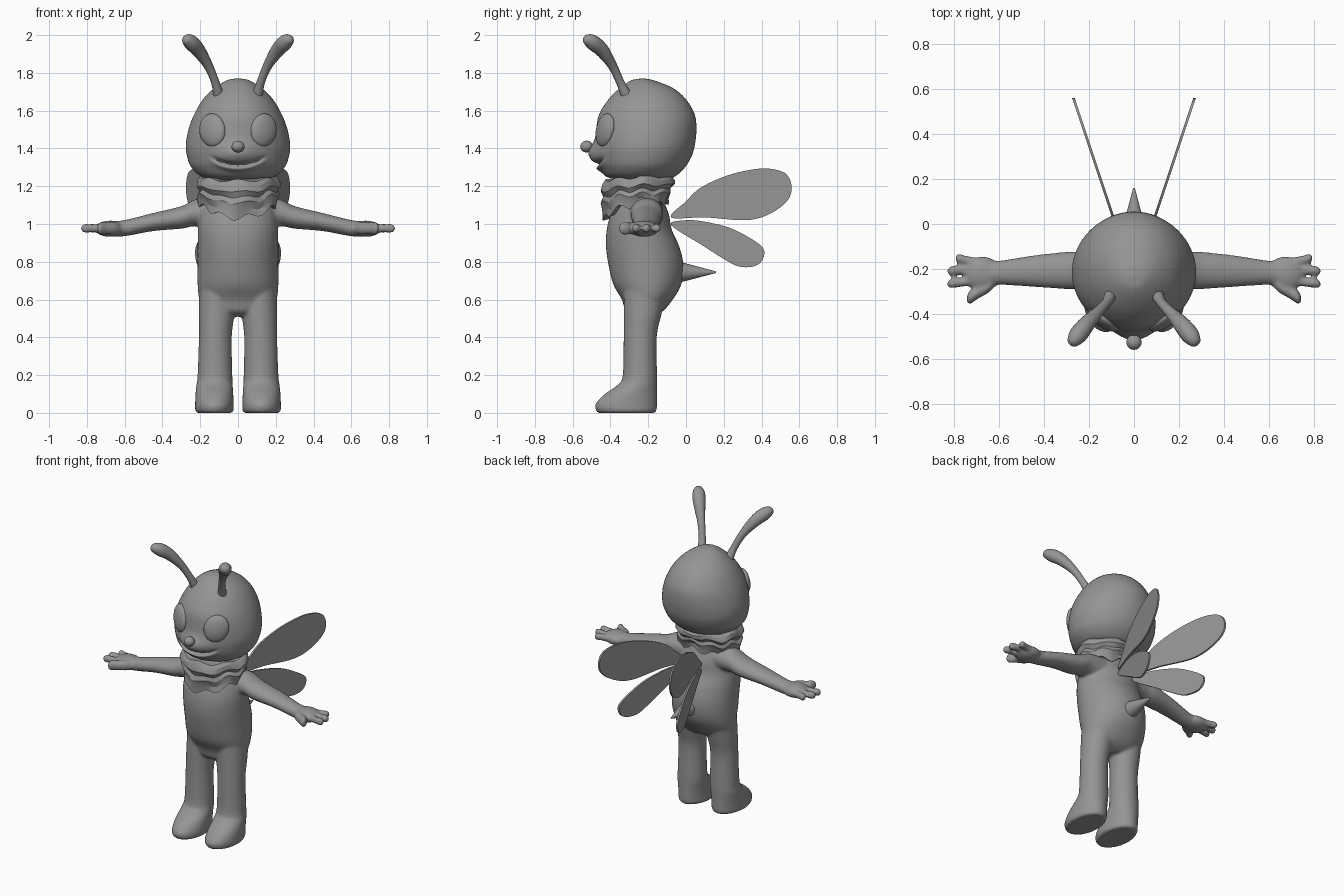
import bpy, bmesh
from math import sin, cos, pi, exp
from mathutils import Vector, Matrix

cube = bpy.data.objects.get("Cube")
if cube:
    bpy.data.objects.remove(cube, do_unlink=True)

# one plain colour for everything
GREY = (0.3, 0.3, 0.3, 1)
grey = bpy.data.materials.new("plain grey")
grey.use_nodes = True
grey.diffuse_color = GREY
shader = next(n for n in grey.node_tree.nodes if n.type == 'BSDF_PRINCIPLED')
shader.inputs["Base Color"].default_value = GREY


def spline(rows, steps, closed=False):
    """Smooth in-between rows through the given rows."""
    count, out = len(rows), []
    pick = (lambda i: rows[i % count]) if closed else (lambda i: rows[min(max(i, 0), count - 1)])
    for i in range(count if closed else count - 1):
        a, b, c, d = (pick(i + k) for k in (-1, 0, 1, 2))
        for s in range(steps):
            t = s / steps
            out.append([q + t * ((r - p) + t * ((2 * p - 5 * q + 4 * r - u) + t * (3 * (q - r) + u - p))) / 2
                        for p, q, r, u in zip(a, b, c, d)])
    return out if closed else out + [list(rows[-1])]


def skin(bm, rings):
    """Bridge closed rings of points and cap both ends."""
    loops = [[bm.verts.new(p) for p in ring] for ring in rings]
    for low, high in zip(loops, loops[1:]):
        for i in range(len(low)):
            j = (i + 1) % len(low)
            bm.faces.new((low[i], low[j], high[j], high[i]))
    bm.faces.new(loops[0])
    bm.faces.new(loops[-1])


def angles(n):
    return [2 * pi * i / n for i in range(n)]


def upright(bm, rows, side=1, steps=5, n=40):
    """Rows of height, centre x, front y, back y, half width."""
    skin(bm, [[(side * x + w * cos(a), (f + b) / 2 + (b - f) / 2 * sin(a), z) for a in angles(n)]
              for z, x, f, b, w in spline(rows, steps)])


def sideways(bm, rows, side, steps=5, n=24):
    """Rows of x, centre y, centre z, half depth, half height."""
    skin(bm, [[(side * x, y + d * cos(a), z + h * sin(a)) for a in angles(n)]
              for x, y, z, d, h in spline(rows, steps)])


def ball(bm, place, size, turn=Matrix()):
    bmesh.ops.create_uvsphere(bm, u_segments=28, v_segments=18, radius=1,
                              matrix=Matrix.Translation(place) @ turn @ Matrix.Diagonal((*size, 1)))


def finish(name, bm, angle=0.9):
    bmesh.ops.recalc_face_normals(bm, faces=bm.faces)
    mesh = bpy.data.meshes.new(name)
    bm.to_mesh(mesh)
    bm.free()
    obj = bpy.data.objects.new(name, mesh)
    bpy.context.collection.objects.link(obj)
    mesh.materials.append(grey)
    bpy.ops.object.select_all(action='DESELECT')
    obj.select_set(True)
    bpy.context.view_layer.objects.active = obj
    bpy.ops.object.shade_smooth_by_angle(angle=angle)
    return obj


# torso, legs, arms and hands fused into one soft body
bm = bmesh.new()
upright(bm, [(.51, 0, -.28, -.17, .1), (.54, 0, -.32, -.12, .175), (.6, 0, -.34, -.07, .205),
             (.68, 0, -.385, -.025, .214), (.78, 0, -.41, -.013, .214), (.88, 0, -.424, -.035, .214),
             (.97, 0, -.42, -.075, .212), (1.05, 0, -.4, -.09, .205), (1.12, 0, -.37, -.115, .19),
             (1.26, 0, -.33, -.15, .14)])
leg = [(0, .125, -.465, -.165, .092), (.015, .125, -.478, -.155, .102), (.05, .125, -.478, -.153, .102),
       (.1, .125, -.43, -.153, .1), (.15, .124, -.36, -.153, .096), (.2, .122, -.335, -.153, .092),
       (.4, .12, -.33, -.155, .087), (.52, .114, -.33, -.13, .094), (.65, .11, -.33, -.1, .095)]
arm = [(.08, -.22, 1.06, .1, .09), (.22, -.207, 1.06, .085, .072), (.3, -.207, 1.035, .083, .06),
       (.45, -.21, 1.01, .07, .048), (.6, -.217, .978, .054, .043), (.67, -.22, .975, .06, .04)]
# each finger: start x, start y, tip x, tip y, radius
fingers = [(.68, -.175, .795, -.152, .021), (.68, -.2, .832, -.21, .021),
           (.68, -.25, .832, -.267, .021), (.62, -.26, .745, -.335, .03)]
for side in (1, -1):
    upright(bm, leg, side)
    sideways(bm, arm, side)
    ball(bm, (side * .675, -.222, .975), (.085, .078, .043))
    for x, y, tip_x, tip_y, r in fingers:
        sideways(bm, [(x + (tip_x - x) * t, y + (tip_y - y) * t, .977, r * k, r * k * 1.1)
                      for t, k in ((0, .6), (.2, 1), (.6, .95), (.85, 1.05), (.96, .75), (1, .25))], side)
body = finish("body", bm)
remesh = body.modifiers.new("fuse", 'REMESH')
remesh.mode = 'VOXEL'
remesh.voxel_size = .008
remesh.use_smooth_shade = True
soften = body.modifiers.new("soften", 'SMOOTH')
soften.iterations = 8

# head with a pointed muzzle and a smile crease
bm = bmesh.new()
upright(bm, [(1.232, 0, -.34, -.12, .1), (1.25, 0, -.42, -.06, .19), (1.3, 0, -.455, -.005, .247),
             (1.36, 0, -.47, .03, .27), (1.42, 0, -.475, .047, .276), (1.5, 0, -.475, .055, .262),
             (1.58, 0, -.46, .046, .232), (1.66, 0, -.41, 0, .185), (1.72, 0, -.35, -.07, .125),
             (1.76, 0, -.29, -.17, .06), (1.77, 0, -.24, -.22, .015)], steps=12, n=144)
for v in bm.verts:
    x, y, z = v.co
    if y < -.25:
        v.co.y -= .045 * exp(-(x / .11) ** 2 - ((z - 1.37) / .06) ** 2)
        crease = z - 1.313 - 2 * x * x
        fade = exp(-(x / .13) ** 6)
        v.co.y += fade * (.026 * exp(-(crease / .011) ** 2) - .014 * exp(-((crease + .022) / .015) ** 2))
finish("head", bm)

# nose
bm = bmesh.new()
ball(bm, (0, -.526, 1.41), (.034, .034, .031))
finish("nose", bm)

# slanted oval eyes and club shaped antennae
for side, word in ((1, "left"), (-1, "right")):
    bm = bmesh.new()
    turn = Matrix.Rotation(side * .5, 4, 'Z') @ Matrix.Rotation(side * .38, 4, 'Y') @ Matrix.Rotation(-.12, 4, 'X')
    ball(bm, (side * .136, -.428, 1.497), (.077, .032, .09), turn)
    finish(word + "_eye", bm)

    bm = bmesh.new()
    path = spline([(.105, -.32, 1.69, .028), (.122, -.35, 1.755, .022), (.158, -.39, 1.84, .025),
                   (.21, -.445, 1.92, .037), (.25, -.495, 1.962, .04), (.275, -.528, 1.98, .025),
                   (.282, -.537, 1.985, .006)], 6)
    rings = []
    for i, (x, y, z, r) in enumerate(path):
        ahead, behind = path[min(i + 1, len(path) - 1)], path[max(i - 1, 0)]
        way = (Vector(ahead[:3]) - Vector(behind[:3])).normalized()
        across = way.cross(Vector((0, 0, 1))).normalized()
        other = way.cross(across)
        rings.append([Vector((x, y, z)) + r * (cos(a) * across + sin(a) * other) for a in angles(20)])
    skin(bm, [[(side * p.x, p.y, p.z) for p in ring] for ring in rings])
    finish(word + "_antenna", bm)

# rumpled neck scarf, hanging to a point at the front
bm = bmesh.new()
rings = []
for t, size in ((0, .7), (0, .93), (.12, 1.02), (.3, 1.06), (.45, .97), (.6, 1.03), (.8, .98), (1, 1), (.94, .75)):
    ring = []
    for a in angles(72):
        front = max(0, -sin(a))
        low = 1.125 - .03 * abs(cos(a)) - .09 * front ** 3 + .016 * sin(9 * a + .8)
        top = 1.252 - .022 * front + .008 * sin(7 * a)
        r = size + .035 * sin(5 * a + 5 * t) * (t + .3)
        ring.append((.21 * r * cos(a), -.25 + (.19 - .035 * t * (1 - front)) * r * sin(a), top + (low - top) * t))
    rings.append(ring)
skin(bm, rings)
finish("scarf", bm, .5)

# stinger
bm = bmesh.new()
bmesh.ops.create_cone(bm, cap_ends=True, segments=28, radius1=.062, radius2=.004, depth=.22,
                      matrix=Matrix.Translation((0, .05, .745)) @ Matrix.Rotation(-pi / 2, 4, 'X'))
finish("stinger", bm)

# thin wings: outlines as back distance and height, splayed outwards
upper = [(-.08, 1.035), (0, 1.12), (.074, 1.19), (.2, 1.25), (.33, 1.285), (.44, 1.293), (.53, 1.265),
         (.56, 1.19), (.53, 1.115), (.43, 1.047), (.31, 1.02), (.1, 1.035)]
lower = [(-.08, .995), (0, 1.02), (.1, 1.012), (.23, .98), (.34, .925), (.41, .87), (.405, .81),
         (.36, .776), (.28, .775), (.2, .815), (.09, .885)]
for side, word in ((1, "left"), (-1, "right")):
    for level, outline in (("upper", upper), ("lower", lower)):
        bm = bmesh.new()
        edge = spline(outline, 5, closed=True)
        skin(bm, [[(side * (.083 + y / 3 + shift), y, z) for y, z in edge] for shift in (-.006, .006)])
        finish(word + "_" + level + "_wing", bm, .5)
